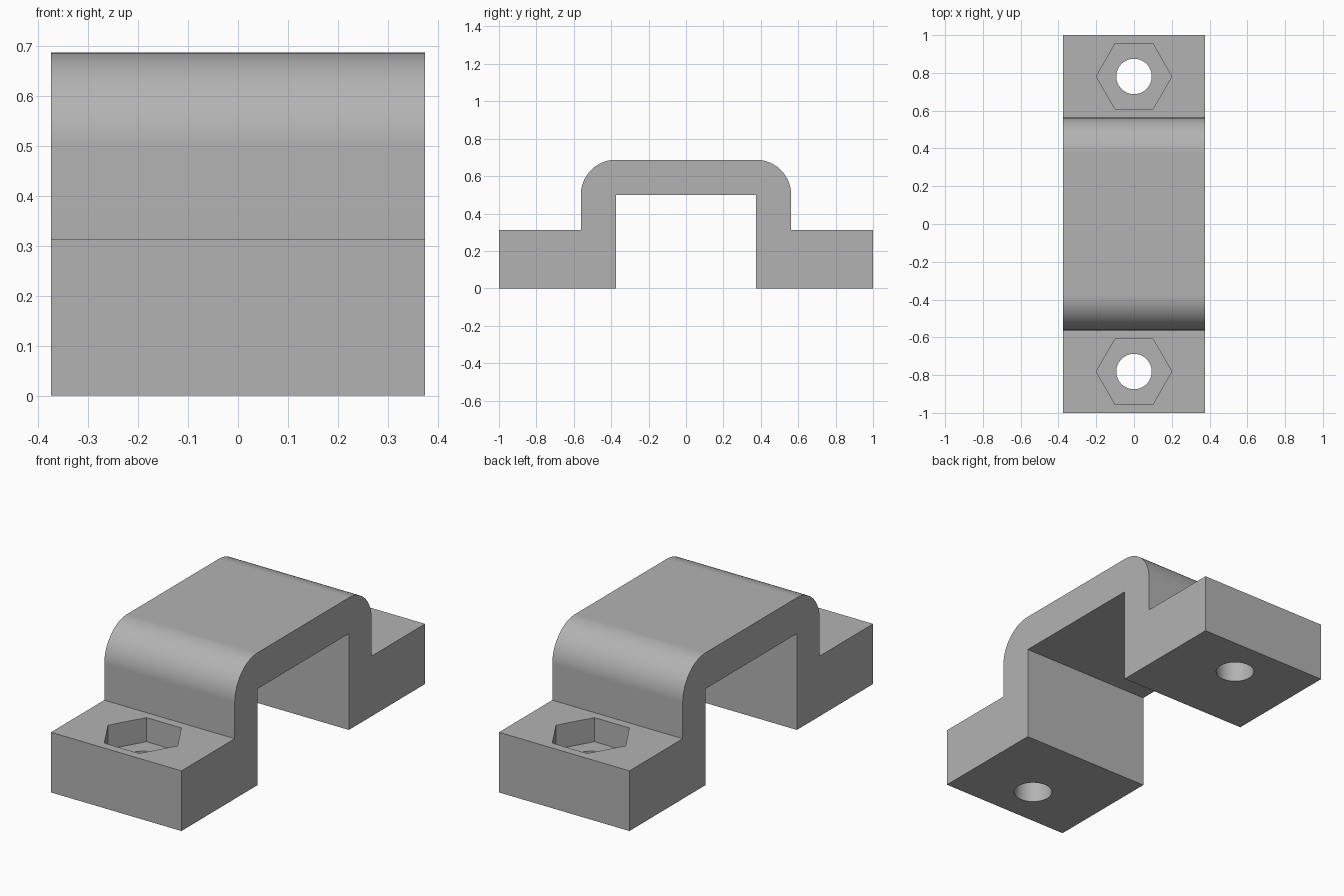
import bpy, bmesh, math

cube = bpy.data.objects.get("Cube")
if cube:
    bpy.data.objects.remove(cube)

U = 1 / 16            # design unit
HALF_WIDTH = 6 * U
BOLT_Y = 12.5 * U

grey = bpy.data.materials.new("plain grey")
grey.use_nodes = True
grey.diffuse_color = (0.45, 0.45, 0.45, 1)
grey.node_tree.nodes["Principled BSDF"].inputs["Base Color"].default_value = grey.diffuse_color


def prism(name, outline, to_3d, direction):
    """Extrude a closed outline into a solid."""
    bm = bmesh.new()
    face = bm.faces.new([bm.verts.new(to_3d(*p)) for p in outline])
    result = bmesh.ops.extrude_face_region(bm, geom=[face])
    verts = [v for v in result["geom"] if isinstance(v, bmesh.types.BMVert)]
    bmesh.ops.translate(bm, verts=verts, vec=direction)
    bmesh.ops.recalc_face_normals(bm, faces=bm.faces)
    mesh = bpy.data.meshes.new(name)
    bm.to_mesh(mesh)
    bm.free()
    mesh.materials.append(grey)
    obj = bpy.data.objects.new(name, mesh)
    bpy.context.collection.objects.link(obj)
    return obj


def circle(radius, sides, centre_y):
    angles = [math.tau * i / sides for i in range(sides)]
    return [(radius * math.cos(a), centre_y + radius * math.sin(a)) for a in angles]


# Half profile of the strap: inner arch, foot, then rounded shoulder
half = [(6, 8), (6, 0), (16, 0), (16, 5), (9, 5)]
STEPS = 16
for i in range(STEPS + 1):
    a = math.pi / 2 * i / STEPS
    half.append((6 + 3 * math.cos(a), 8 + 3 * math.sin(a)))
profile = half + [(-y, z) for y, z in reversed(half)]
bracket = prism("clamp_bracket", [(y * U, z * U) for y, z in profile],
                lambda y, z: (-HALF_WIDTH, y, z), (2 * HALF_WIDTH, 0, 0))
bpy.context.view_layer.objects.active = bracket
bracket.select_set(True)


def cut(outline, bottom):
    cutter = prism("cutter", outline, lambda x, y: (x, y, bottom), (0, 0, 0.45 - bottom))
    cutter.hide_render = True
    mod = bracket.modifiers.new("cut", "BOOLEAN")
    mod.operation = "DIFFERENCE"
    mod.solver = "EXACT"
    mod.object = cutter
    bpy.ops.object.modifier_apply(modifier=mod.name)
    bpy.data.objects.remove(cutter)


# Hexagonal nut pocket and round bolt hole in each foot
for side in (-1, 1):
    cut(circle(0.2, 6, side * BOLT_Y), 3 * U)
    cut(circle(1.5 * U, 48, side * BOLT_Y), -0.1)

# Smooth the rounded parts while keeping the flats flat
bpy.ops.object.shade_smooth_by_angle(angle=math.radians(30))
weighted = bracket.modifiers.new("flat_faces", "WEIGHTED_NORMAL")
weighted.keep_sharp = True
